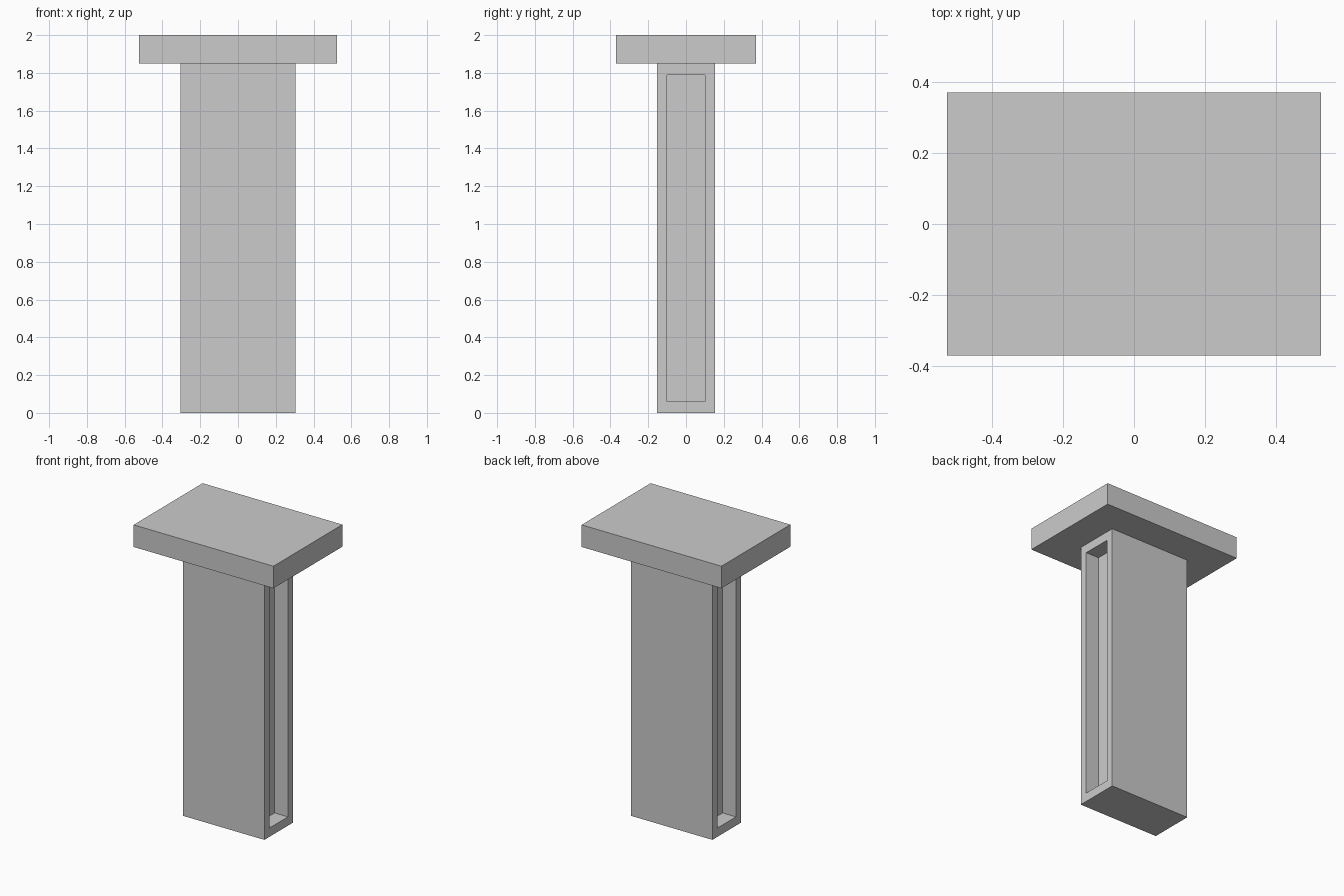
import bpy, bmesh
from mathutils import Matrix

if "Cube" in bpy.data.objects:
    bpy.data.objects.remove(bpy.data.objects["Cube"])


def box_bmesh(size, z_min):
    bm = bmesh.new()
    bmesh.ops.create_cube(bm, size=1, matrix=Matrix.Translation((0, 0, z_min + size[2] / 2)) @ Matrix.Diagonal((*size, 1)))
    return bm


def finish(bm, name):
    mesh = bpy.data.meshes.new(name)
    bm.to_mesh(mesh)
    bm.free()
    obj = bpy.data.objects.new(name, mesh)
    bpy.context.collection.objects.link(obj)


# Flat top slab
finish(box_bmesh((1.05, 0.74, 0.15), 1.85), "top_slab")

# Column with a shallow rectangular recess in each narrow side
RECESS_Y, RECESS_Z, DEPTH = 0.1, (0.06, 1.79), 0.1
bm = box_bmesh((0.61, 0.305, 1.85), 0)
bm.normal_update()
for face in [f for f in bm.faces if abs(f.normal.x) > 0.9]:
    inward = -face.normal.copy()
    bmesh.ops.inset_individual(bm, faces=[face], thickness=0.05)
    for v in face.verts:
        v.co.y = RECESS_Y if v.co.y > 0 else -RECESS_Y
        v.co.z = RECESS_Z[1] if v.co.z > 0.9 else RECESS_Z[0]
    floor = bmesh.ops.extrude_discrete_faces(bm, faces=[face])["faces"][0]
    bmesh.ops.translate(bm, verts=floor.verts[:], vec=inward * DEPTH)
finish(bm, "column")
